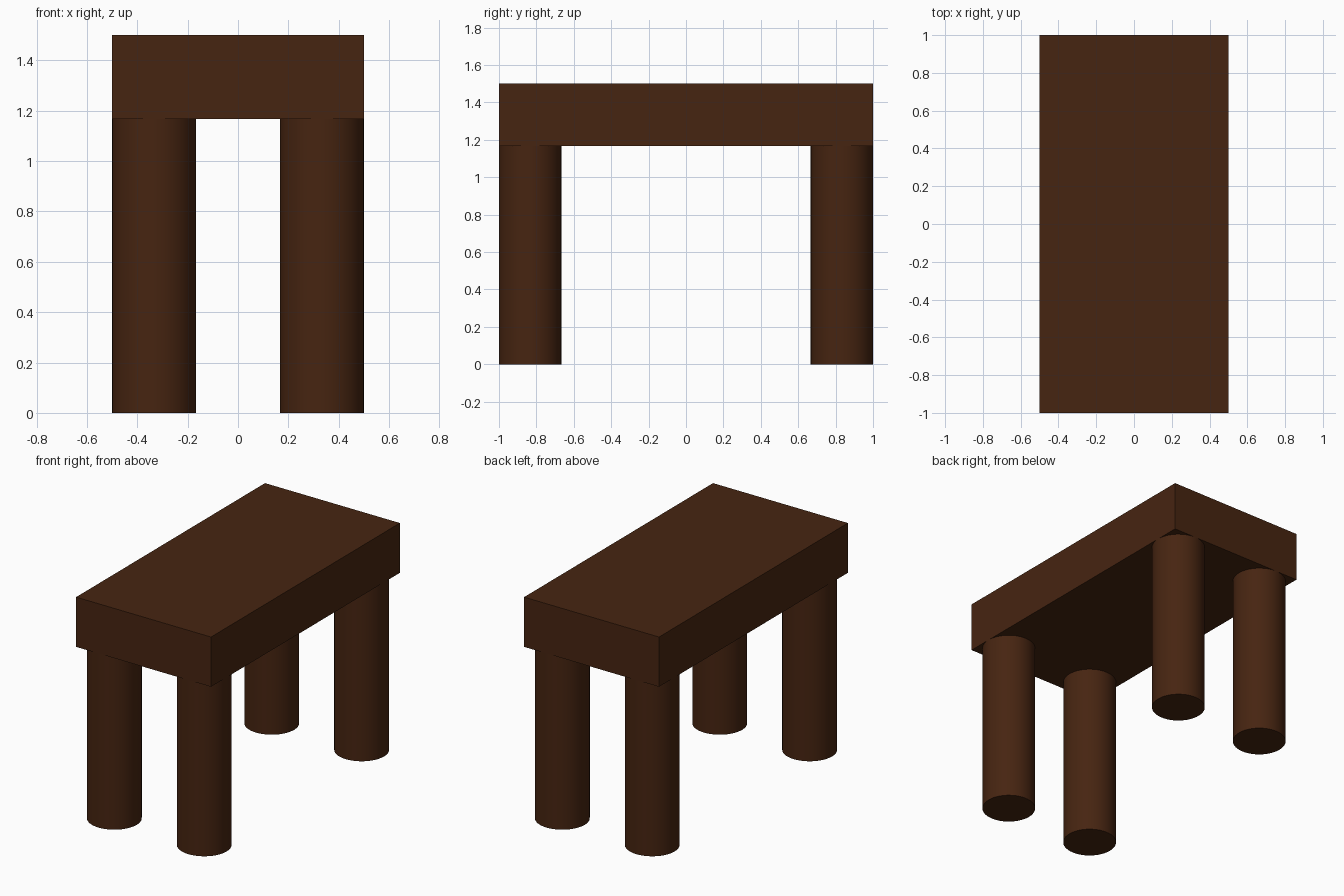
import bpy
import math

if "Cube" in bpy.data.objects:
    bpy.data.objects.remove(bpy.data.objects["Cube"])

wood = bpy.data.materials.new("dark_brown_wood")
wood.diffuse_color = (0.062, 0.018, 0.0055, 1)
wood.use_nodes = True
wood.node_tree.nodes["Principled BSDF"].inputs["Base Color"].default_value = wood.diffuse_color

HEIGHT = 1.5
SLAB = 1 / 3          # slab thickness
RADIUS = 1 / 6        # leg radius
LEG = HEIGHT - SLAB   # leg length

# Thick rectangular table top
bpy.ops.mesh.primitive_cube_add(size=1, location=(0, 0, HEIGHT - SLAB / 2))
top = bpy.context.object
top.name = "table_top"
top.scale = (1, 2, SLAB)
bpy.ops.object.transform_apply(location=False, rotation=False, scale=True)
top.data.materials.append(wood)


# Round leg, flush with the edges of a corner
def add_leg(name, sx, sy):
    bpy.ops.mesh.primitive_cylinder_add(
        vertices=48, radius=RADIUS, depth=LEG,
        location=(sx * (0.5 - RADIUS), sy * (1 - RADIUS), LEG / 2))
    leg = bpy.context.object
    leg.name = name
    leg.data.materials.append(wood)
    bpy.ops.object.shade_smooth_by_angle(angle=math.radians(30))


for side, sx in (("left", -1), ("right", 1)):
    for end, sy in (("front", -1), ("back", 1)):
        add_leg(f"{end}_{side}_leg", sx, sy)
